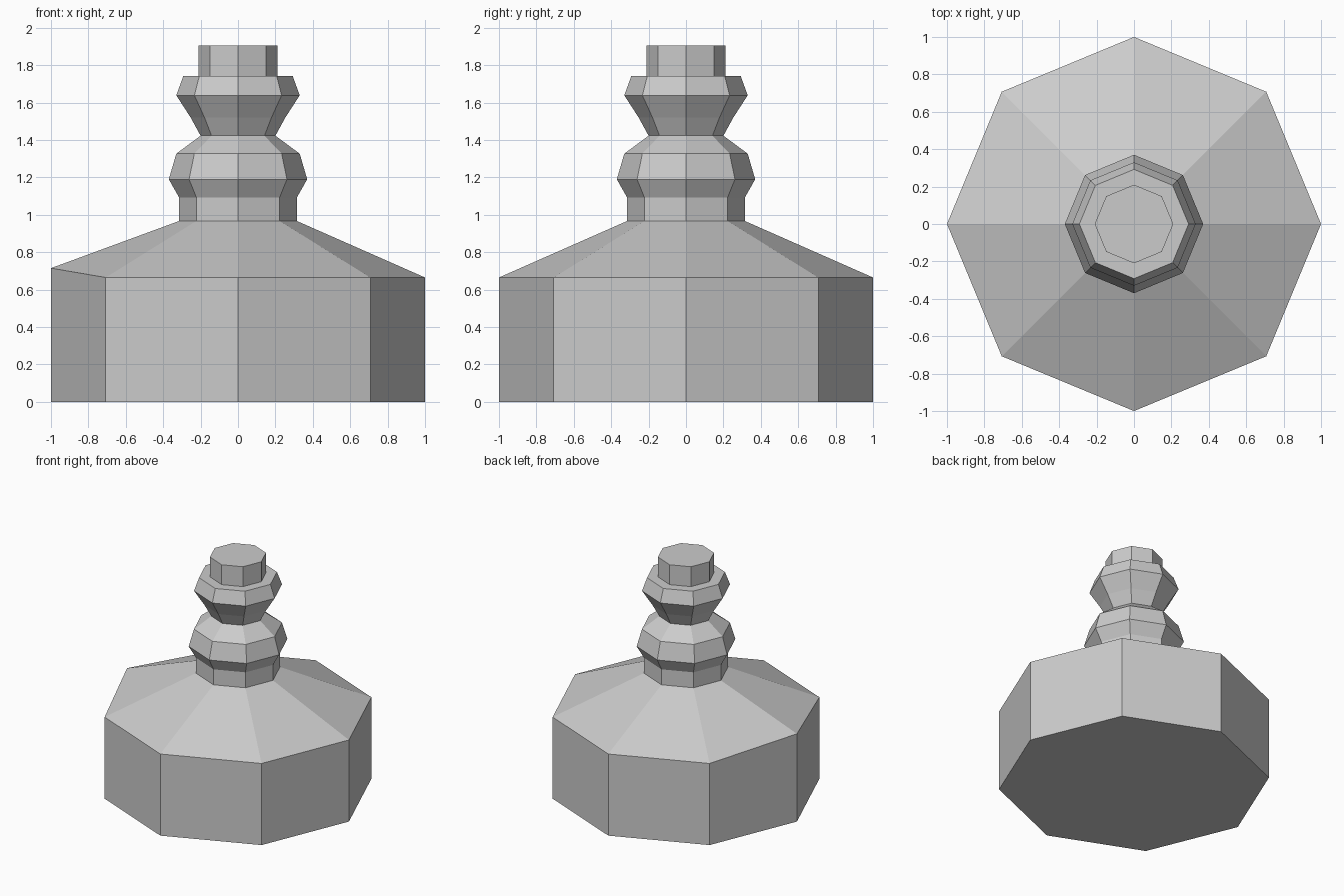
import bpy, bmesh
from math import cos, sin, tau

if "Cube" in bpy.data.objects:
    bpy.data.objects.remove(bpy.data.objects["Cube"])

SIDES = 8

# Outline from foot to tip: (radius, height)
PROFILE = [
    (1.0, 0.0), (1.0, 0.665), (0.315, 0.967),              # wide base and sloped shoulder
    (0.315, 1.093), (0.37, 1.19), (0.33, 1.327),           # neck and lower bulge
    (0.20, 1.423), (0.253, 1.52), (0.33, 1.639),           # waist and upper bulge
    (0.292, 1.743), (0.21, 1.743), (0.21, 1.905),          # ledge and plug
]


def lathe(name, profile, sides):
    bm = bmesh.new()
    rings = [[bm.verts.new((r * cos(tau * i / sides), r * sin(tau * i / sides), z))
              for i in range(sides)] for r, z in profile]
    for low, high in zip(rings, rings[1:]):
        for i in range(sides):
            j = (i + 1) % sides
            bm.faces.new((low[i], low[j], high[j], high[i]))
    bm.faces.new(rings[0][::-1])
    bm.faces.new(rings[-1])
    # The left shoulder corner sits slightly higher than the others
    rings[1][sides // 2].co.z = 0.715
    mesh = bpy.data.meshes.new(name)
    bm.to_mesh(mesh)
    bm.free()
    obj = bpy.data.objects.new(name, mesh)
    bpy.context.collection.objects.link(obj)
    return obj


lathe("faceted_bottle", PROFILE, SIDES)
